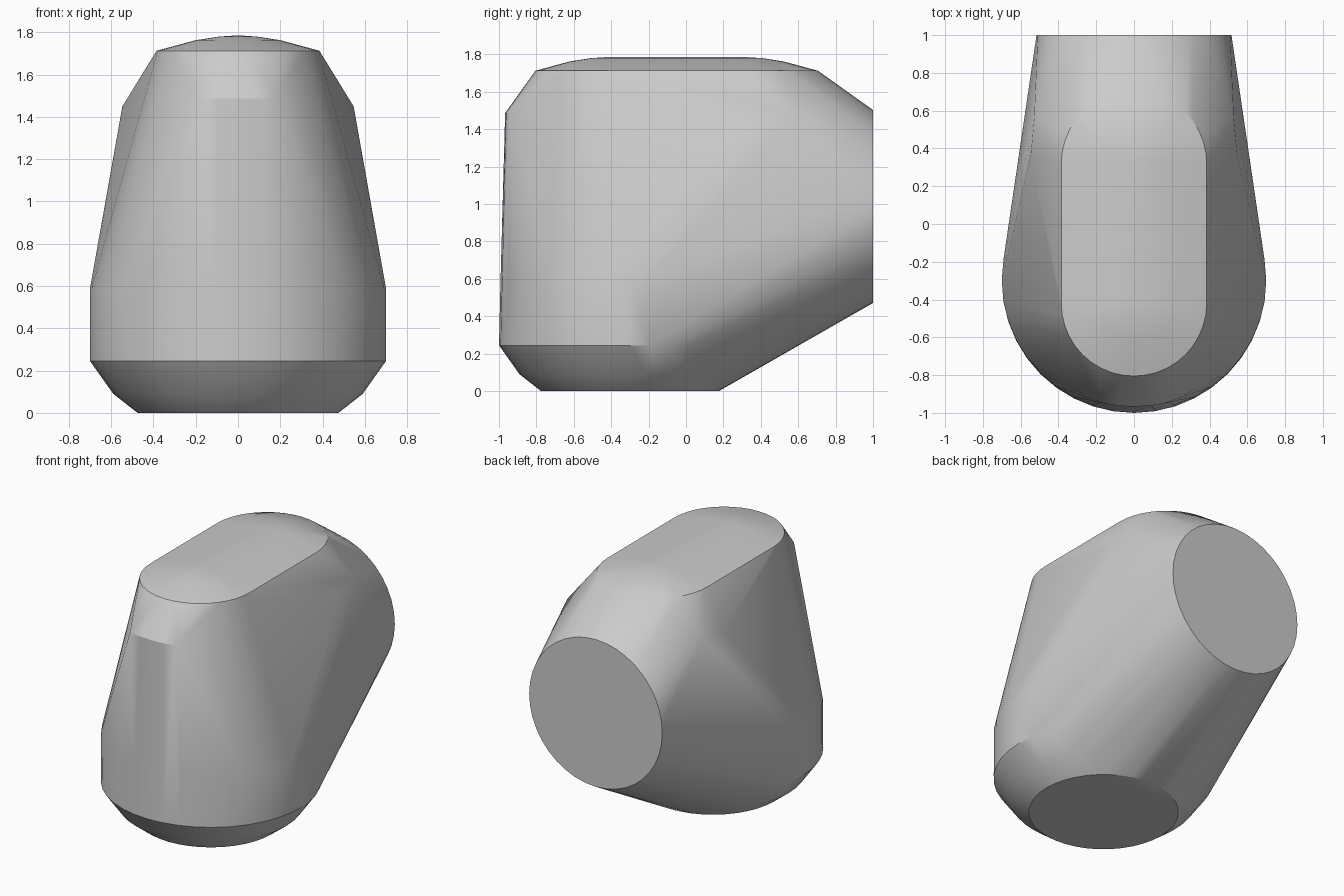
import bpy, bmesh
from math import sin, cos, tau, radians

cube = bpy.data.objects.get("Cube")
if cube:
    bpy.data.objects.remove(cube, do_unlink=True)

SEGMENTS = 40
BODY_Y = -0.3            # axis of the round body
CROWN = (-0.42, 0.32)    # end centres of the long crown


def ring(radius, z, center_y=BODY_Y, stretch=1.0):
    """Horizontal circle of points."""
    return [(radius * cos(tau * i / SEGMENTS),
             center_y + radius * stretch * sin(tau * i / SEGMENTS), z)
            for i in range(SEGMENTS)]


points = []
# Rounded foot and straight lower body
for radius, z in ((0.475, 0), (0.59, 0.09), (0.7, 0.245)):
    points += ring(radius, z)
points += ring(0.7, 0.59, stretch=0.988)

# Flat round opening at the back
points += [(x, 1.0, 0.987 + y) for x, y, z in ring(0.516, 0, center_y=0)]

# Shallow domed crown, a stadium in plan
for center_y in CROWN:
    for radius, z in ((0.385, 1.713), (0.2, 1.763), (0.09, 1.78)):
        points += ring(radius, z, center_y)
    points.append((0, center_y, 1.786))

# Front brow and side shoulders
for side in (-1, 1):
    points += [(side * x, y, 1.487) for x, y in ((0, -0.967), (0.09, -0.962), (0.175, -0.946))]
    points += [(side * 0.528, 0.56, 1.48), (side * 0.547, 0.36, 1.45)]

# Wrap one tight skin around all the sections
bm = bmesh.new()
for p in points:
    bm.verts.new(p)
bmesh.ops.remove_doubles(bm, verts=bm.verts, dist=0.001)
hull = bmesh.ops.convex_hull(bm, input=bm.verts)
unused = {v for v in hull["geom_interior"] + hull["geom_unused"]
          if isinstance(v, bmesh.types.BMVert)}
bmesh.ops.delete(bm, geom=list(unused), context="VERTS")
bmesh.ops.dissolve_limit(bm, angle_limit=radians(0.5), verts=bm.verts, edges=bm.edges)
bmesh.ops.recalc_face_normals(bm, faces=bm.faces)

mesh = bpy.data.meshes.new("body_shell")
bm.to_mesh(mesh)
bm.free()
shell = bpy.data.objects.new("body_shell", mesh)
bpy.context.collection.objects.link(shell)

# Plain grey finish
grey = bpy.data.materials.new("plain_grey")
grey.use_nodes = True
color = (0.6, 0.6, 0.6, 1)
grey.diffuse_color = color
grey.node_tree.nodes["Principled BSDF"].inputs["Base Color"].default_value = color
mesh.materials.append(grey)

bpy.context.view_layer.objects.active = shell
shell.select_set(True)
bpy.ops.object.shade_smooth_by_angle(angle=radians(30))
